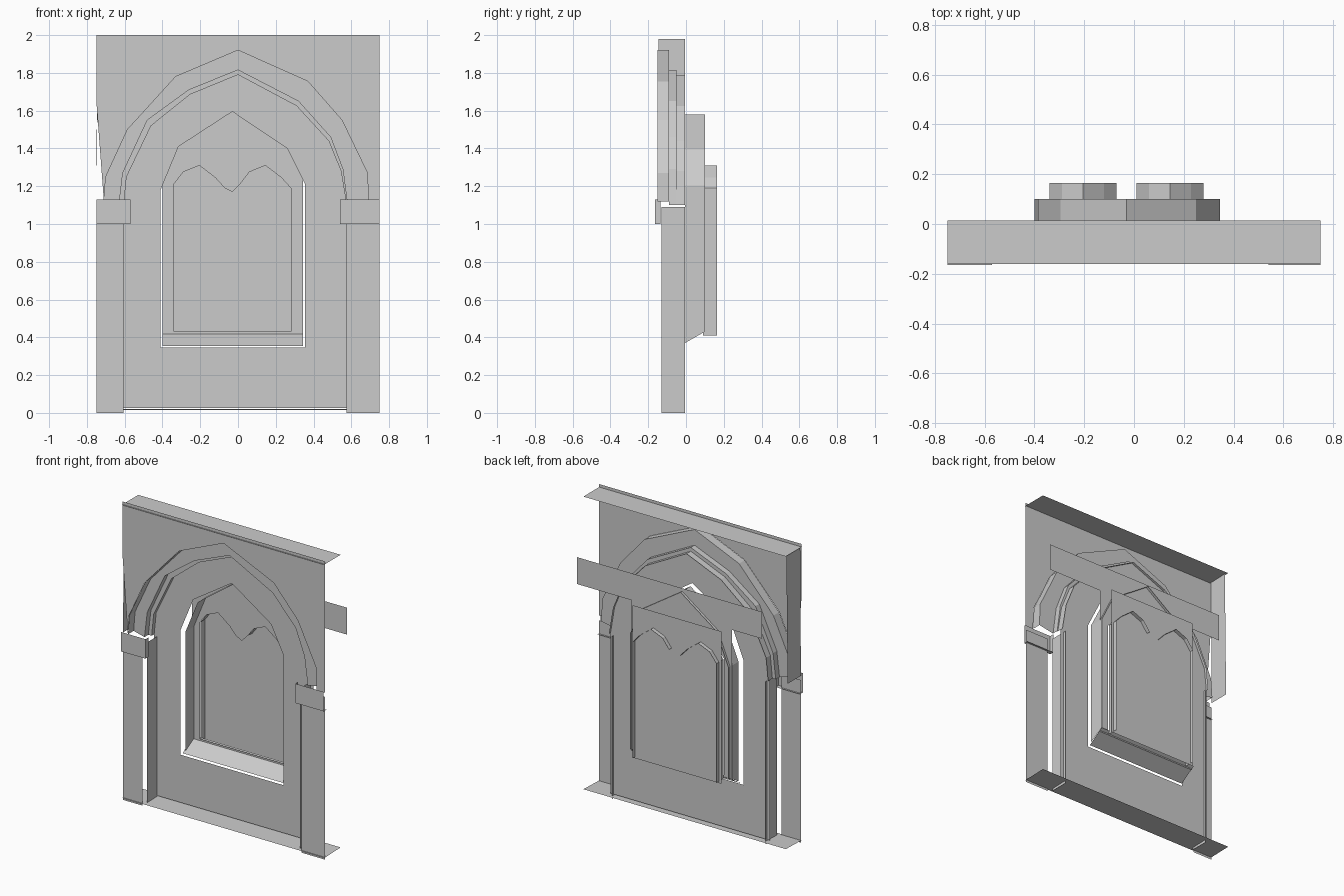
import bpy, bmesh

if "Cube" in bpy.data.objects:
    bpy.data.objects.remove(bpy.data.objects["Cube"])


def finish(name, bm):
    me = bpy.data.meshes.new(name)
    bm.to_mesh(me)
    bm.free()
    ob = bpy.data.objects.new(name, me)
    bpy.context.collection.objects.link(ob)
    return ob


def plate(name, y, outline, holes=()):
    """Flat upright sheet facing the front, with optional openings."""
    bm = bmesh.new()
    edges = []
    for loop in (outline, *holes):
        vs = [bm.verts.new((x, y, z)) for x, z in loop]
        edges += [bm.edges.new((vs[i], vs[i - 1])) for i in range(len(vs))]
    bmesh.ops.triangle_fill(bm, edges=edges, use_beauty=True, use_dissolve=False)
    bm.normal_update()
    for f in bm.faces:
        if f.normal.y > 0:
            f.normal_flip()
    bmesh.ops.dissolve_limit(bm, angle_limit=0.01, verts=bm.verts, edges=bm.edges)
    return finish(name, bm)


def reveal(name, path, y0, y1, sill_rise=0):
    """Sweep an open path straight back to make jambs and soffits."""
    bm = bmesh.new()
    rows = [[bm.verts.new((x, y, z + (sill_rise if y == y1 and z < .5 else 0))) for x, z in path]
            for y in (y0, y1)]
    for i in range(len(path) - 1):
        bm.faces.new((rows[0][i], rows[0][i + 1], rows[1][i + 1], rows[1][i]))
    return finish(name, bm)


def sheet(name, pts):
    bm = bmesh.new()
    bm.faces.new([bm.verts.new(p) for p in pts])
    return finish(name, bm)


def rect(x0, x1, z0, z1):
    return [(x0, z0), (x1, z0), (x1, z1), (x0, z1)]


# Pointed arch lines, left springing to right springing
outer = [(-.71, 1.12), (-.70, 1.25), (-.585, 1.5), (-.33, 1.78), (0, 1.92),
         (.37, 1.755), (.55, 1.55), (.685, 1.27), (.69, 1.12)]
middle = [(-.63, 1.1), (-.61, 1.27), (-.48, 1.55), (-.26, 1.71), (0, 1.815),
          (.32, 1.65), (.49, 1.46), (.555, 1.29), (.58, 1.1)]
inner = [(-.605, 1.1), (-.59, 1.25), (-.46, 1.52), (-.255, 1.685), (0, 1.79),
         (.31, 1.625), (.48, 1.44), (.545, 1.28), (.575, 1.1)]
# Depth of each step from front to back
Y_FRONT, Y_RING, Y_RING2, Y_WALL, Y_TRACERY, Y_BACK = -.15, -.09, -.05, -.005, .1, .165
PROUD = .018   # wall and tracery sit slightly proud of their reveals

# Spandrel and stepped arch mouldings
plate("spandrel", Y_FRONT - .002, outer + [(.75, 1.12), (.75, 2), (-.75, 2), (-.75, 1.65)])
reveal("outer_soffit", outer, Y_FRONT, Y_RING)
plate("outer_archivolt", Y_RING, outer + middle[::-1])
reveal("middle_soffit", middle, Y_RING, Y_RING2)
plate("inner_archivolt", Y_RING2, middle + inner[::-1])
reveal("inner_soffit", inner, Y_RING2, Y_WALL)

# Recessed wall with window opening
window = [(-.41, .345), (-.41, 1.18), (-.315, 1.41), (-.03, 1.595),
          (.26, 1.40), (.355, 1.21), (.355, .345)]
plate("wall", Y_WALL - PROUD, [(-.605, .025)] + inner + [(.575, .025)], [window])

# Window reveal and sloping sill
jamb = [(-.385, .37), (-.385, 1.17), (-.295, 1.39), (-.03, 1.58),
        (.25, 1.395), (.345, 1.205), (.345, .37)]
reveal("window_reveal", jamb, Y_WALL, Y_TRACERY, .06)
sheet("window_sill", [(-.40, -.015, .355), (.345, -.015, .355), (.345, .1, .43), (-.40, .1, .43)])


# Twin lancets
def lancet(cx, w):
    return [(cx - w, .41), (cx - w, 1.21), (cx - .085, 1.275), (cx, 1.31),
            (cx + .085, 1.245), (cx + w, 1.19), (cx + w, .41)]


left, right = lancet(-.205, .135), lancet(.145, .135)
tracery = [(-.40, .41), (-.40, 1.42), (-.62, 1.42), (-.62, 1.6), (.75, 1.6),
           (.75, 1.42), (.345, 1.42), (.345, .41)]
pair = [(-.34, .43)] + left[1:-1] + [(-.03, 1.17)] + right[1:-1] + [(.28, .43)]
plate("tracery", Y_TRACERY - PROUD, tracery, [pair])
reveal("left_lancet_reveal", left[:6], Y_TRACERY - .01, Y_BACK)
reveal("right_lancet_reveal", right[1:], Y_TRACERY - .01, Y_BACK)
plate("window_pane", .138, rect(-.36, .30, .40, 1.42))

# Columns and capitals
for side, x0, x1, xr, cap in (("left", -.75, -.605, -.585, -.57), ("right", .75, .575, .552, .54)):
    plate(side + "_column", -.148, rect(x0, x1, 0, 1.09))
    reveal(side + "_column_return", [(xr, 0), (xr, 1.09)], -.13, -.005)
    plate(side + "_capital", -.165, rect(x0, cap, 1.0, 1.13))
    reveal(side + "_capital_return", [(cap, 1.13), (cap, 1.0), (x0, 1.0)], -.165, -.135)

# Top, floor and left side closing sheets
sheet("top", [(-.75, -.16, 1.98), (.75, -.16, 1.98), (.75, .015, 1.98), (-.75, .015, 1.98)])
sheet("floor", [(-.75, -.155, .015), (.75, -.155, .015), (.75, .015, .02), (-.75, .015, .02)])
sheet("left_side", [(-.75, -.145, 1.12), (-.75, -.005, 1.12), (-.74, -.005, 1.98), (-.745, -.145, 1.98)])
